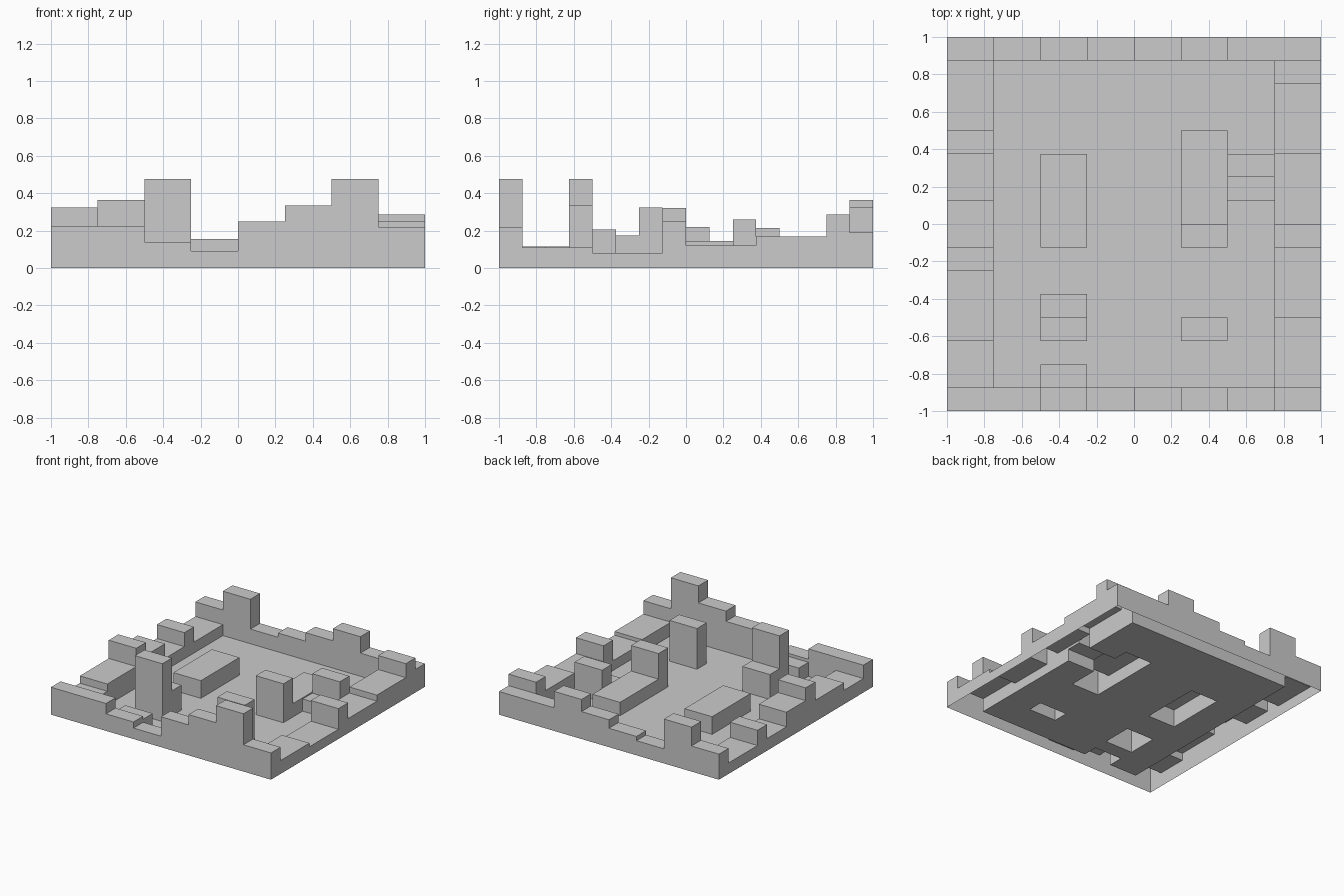
import bpy, bmesh, math

if "Cube" in bpy.data.objects:
    bpy.data.objects.remove(bpy.data.objects["Cube"])

NX, NY = 8, 16              # plan grid of 0.25 x 0.125 cells
DX, DY = 2 / NX, 2 / NY
height, part = {}, {}


def raise_cells(name, i0, i1, j0, j1, h):
    """Raise a rectangle of grid cells to height h as part of one object."""
    for i in range(i0, i1):
        for j in range(j0, j1):
            height[i, j] = h
            part[i, j] = name


raise_cells("floor", 0, NX, 0, NY, 0.0)

# side walls: (first row, last row, height)
for i, runs in ((0, [(1, 3, .115), (3, 6, .175), (6, 7, .325), (7, 9, .22),
                     (9, 11, .10), (11, 12, .215), (12, 15, .09)]),
                (7, [(1, 4, .11), (4, 7, .08), (7, 8, .25), (8, 11, .12),
                     (11, 14, .17), (14, 15, .285)])):
    name = "left_wall" if i == 0 else "right_wall"
    for j0, j1, h in runs:
        raise_cells(name, i, i + 1, j0, j1, h)

# front and back walls, one height per column
for name, j, hs in (
        ("front_wall", 0, (.225, .225, .14, .09, .25, .335, .475, .22)),
        ("back_wall", 15, (.21, .365, .12, .155, .225, .325, .19, .19))):
    for i, h in enumerate(hs):
        raise_cells(name, i, i + 1, j, j + 1, h)

# free-standing blocks: column, first row, last row, height
for i, j0, j1, h in ((2, 1, 2, .115), (2, 3, 4, .475), (2, 4, 5, .205),
                     (2, 7, 11, .145), (5, 3, 4, .335), (5, 7, 8, .32),
                     (5, 8, 12, .11), (6, 9, 10, .10), (6, 10, 11, .26)):
    raise_cells("inner_blocks", i, i + 1, j0, j1, h)


def build(name):
    """Open-bottomed shell: cell tops plus the step faces down to lower neighbours."""
    bm = bmesh.new()

    def face(pts):
        bm.faces.new([bm.verts.new(p) for p in pts])

    for (i, j), n in part.items():
        if n != name:
            continue
        h = height[i, j]
        x0, y0 = -1 + i * DX, -1 + j * DY
        c = [(x0, y0), (x0 + DX, y0), (x0 + DX, y0 + DY), (x0, y0 + DY)]
        face([(x, y, h) for x, y in c])
        for k, (di, dj) in enumerate(((0, -1), (1, 0), (0, 1), (-1, 0))):
            low = height.get((i + di, j + dj), 0.0)
            if low < h - 1e-5:
                a, b = c[k], c[(k + 1) % 4]
                face([(*a, low), (*b, low), (*b, h), (*a, h)])
    bmesh.ops.remove_doubles(bm, verts=bm.verts, dist=1e-4)
    bmesh.ops.dissolve_limit(bm, angle_limit=math.radians(1),
                             verts=bm.verts, edges=bm.edges)
    mesh = bpy.data.meshes.new(name)
    bm.to_mesh(mesh)
    bm.free()
    bpy.context.collection.objects.link(bpy.data.objects.new(name, mesh))


for name in ("floor", "left_wall", "right_wall", "front_wall", "back_wall", "inner_blocks"):
    build(name)
